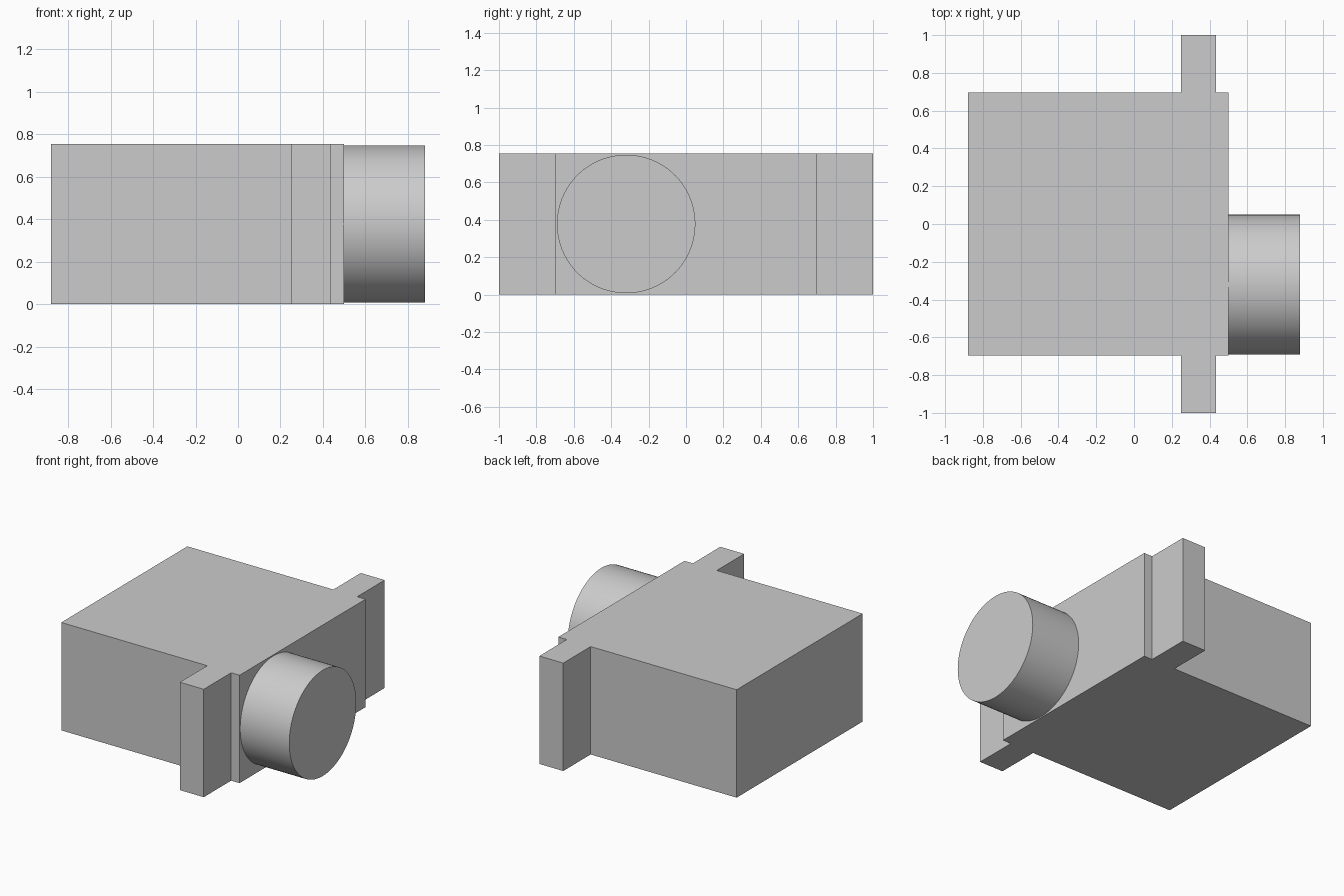
import bpy
import bmesh
import math

cube = bpy.data.objects.get("Cube")
if cube:
    bpy.data.objects.remove(cube, do_unlink=True)

HEIGHT = 0.755

grey = bpy.data.materials.new("light grey")
grey.use_nodes = True
colour = (0.6, 0.6, 0.6, 1)
grey.diffuse_color = colour
grey.node_tree.nodes["Principled BSDF"].inputs["Base Color"].default_value = colour

# Housing with a mounting ear on each side: half outline, mirrored and extruded
half = [(0.5, 0.697), (0.435, 0.697), (0.435, 1), (0.25, 1), (0.25, 0.697), (-0.88, 0.697)]
outline = half + [(x, -y) for x, y in reversed(half)]
bm = bmesh.new()
base = bm.faces.new([bm.verts.new((x, y, 0)) for x, y in outline])
top = bmesh.ops.extrude_face_region(bm, geom=[base])
verts = [g for g in top["geom"] if isinstance(g, bmesh.types.BMVert)]
bmesh.ops.translate(bm, verts=verts, vec=(0, 0, HEIGHT))
bmesh.ops.recalc_face_normals(bm, faces=bm.faces)
mesh = bpy.data.meshes.new("housing")
bm.to_mesh(mesh)
bm.free()
housing = bpy.data.objects.new("housing", mesh)
bpy.context.collection.objects.link(housing)
mesh.materials.append(grey)

# Round output boss on the end face, set slightly into the housing
start, end = 0.49, 0.88
bpy.ops.mesh.primitive_cylinder_add(
    vertices=96, radius=0.37, depth=end - start,
    location=((start + end) / 2, -0.32, HEIGHT / 2),
    rotation=(0, math.pi / 2, 0))
boss = bpy.context.object
boss.name = "output_boss"
boss.data.materials.append(grey)
bpy.ops.object.shade_smooth_by_angle(angle=math.radians(30))
